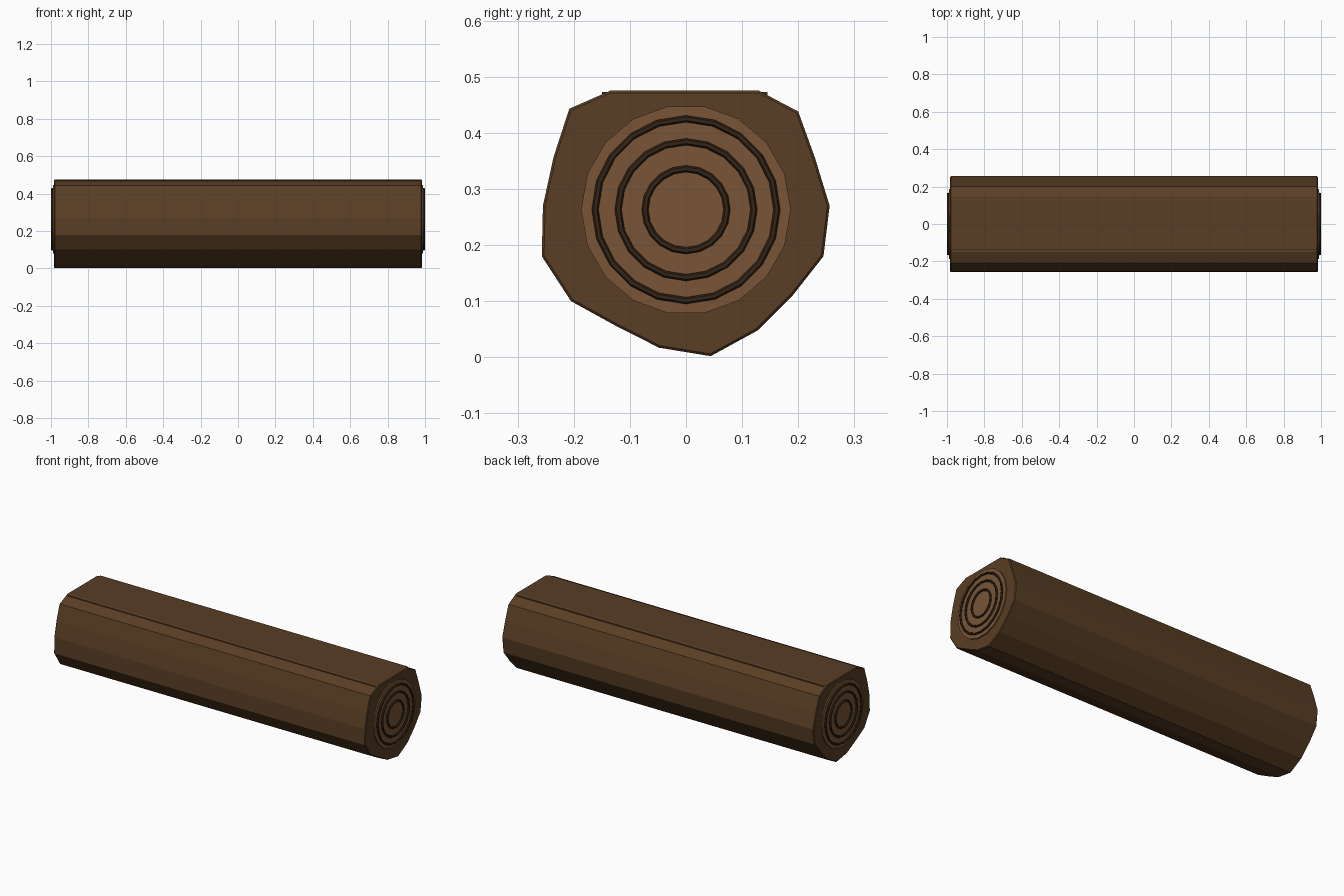
import bpy
import bmesh
import math

cube = bpy.data.objects.get("Cube")
if cube:
    bpy.data.objects.remove(cube, do_unlink=True)


def material(name, rgb):
    mat = bpy.data.materials.new(name)
    mat.use_nodes = True
    colour = (*rgb, 1)
    mat.diffuse_color = colour
    mat.node_tree.nodes["Principled BSDF"].inputs["Base Color"].default_value = colour
    return mat


bark = material("bark brown", (0.10, 0.048, 0.018))
heartwood = material("cut wood tan", (0.19, 0.09, 0.037))
ring_brown = material("growth ring dark brown", (0.035, 0.018, 0.009))

BODY_END = 0.983
CORE_Z = 0.263


def prism(name, outline, x0, x1, mat):
    """Extrude a y-z outline along x."""
    bm = bmesh.new()
    face = bm.faces.new([bm.verts.new((x0, y, z)) for y, z in outline])
    grown = bmesh.ops.extrude_face_region(bm, geom=[face])
    verts = [v for v in grown["geom"] if isinstance(v, bmesh.types.BMVert)]
    bmesh.ops.translate(bm, vec=(x1 - x0, 0, 0), verts=verts)
    bmesh.ops.recalc_face_normals(bm, faces=bm.faces)
    mesh = bpy.data.meshes.new(name)
    bm.to_mesh(mesh)
    bm.free()
    mesh.materials.append(mat)
    obj = bpy.data.objects.new(name, mesh)
    bpy.context.collection.objects.link(obj)
    return obj


# Log body: rough-hewn outline with a flat top and a narrow bevel
hewn = [(-.135, .475), (.13, .475), (.2, .438), (.23, .355),
        (.256, .27), (.245, .18), (.19, .11), (.128, .048),
        (.044, .002), (-.048, .017), (-.125, .056), (-.205, .1),
        (-.257, .18), (-.255, .27), (-.236, .357), (-.208, .443)]
body = prism("log_body", hewn, -BODY_END, BODY_END, bark)
bevel = body.modifiers.new("worn_edges", 'BEVEL')
bevel.width = 0.004
bevel.segments = 1
bevel.limit_method = 'ANGLE'
bevel.angle_limit = math.radians(60)

# Thin ridges along both sides of the flat top
for side, y in (("front", -.143), ("back", .138)):
    strip = [(y - .007, .455), (y + .007, .455), (y + .007, .473), (y - .007, .473)]
    prism(side + "_top_ridge", strip, -.97, .97, bark)

# Cut ends: a pale disc with three raised growth rings
for side, s in (("left", 1), ("right", -1)):
    turns = [math.tau * (i + .5) / 18 for i in range(18)]
    disc = [(.187 * math.sin(a), CORE_Z + .187 * math.cos(a)) for a in turns]
    prism(side + "_cut_face", disc, s * .97, s * .99, heartwood)
    for label, radius in (("inner", .073), ("middle", .121), ("outer", .162)):
        bpy.ops.mesh.primitive_torus_add(
            location=(s * .994, 0, CORE_Z), rotation=(0, math.pi / 2, 0),
            major_segments=20, minor_segments=6,
            major_radius=radius, minor_radius=.006)
        ring = bpy.context.object
        ring.name = f"{side}_{label}_growth_ring"
        ring.data.materials.append(ring_brown)
